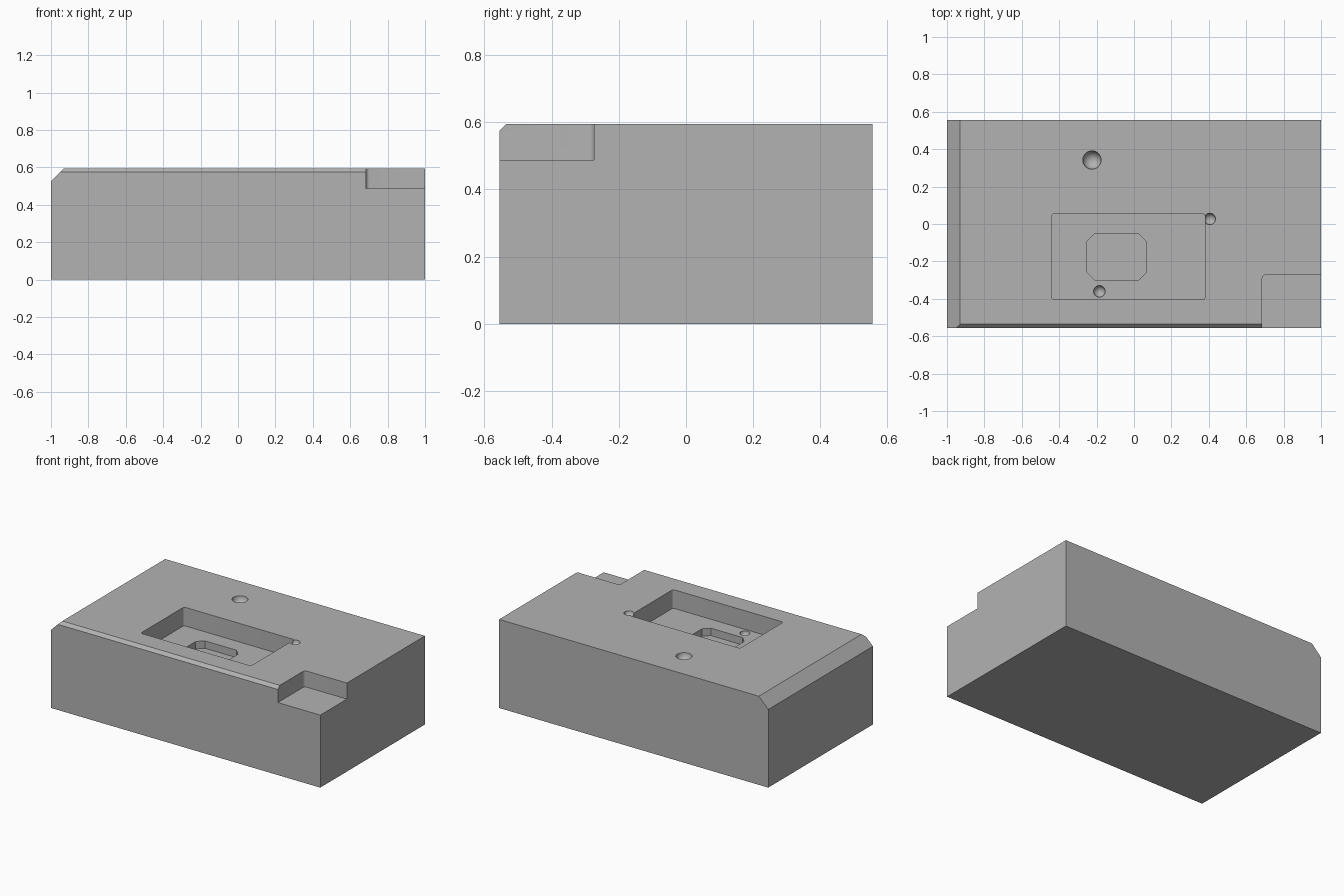
import bpy, bmesh, math
from mathutils import Vector

old = bpy.data.objects.get("Cube")
if old:
    bpy.data.objects.remove(old, do_unlink=True)

HX, HY, TOP = 1.0, 0.555, 0.595
POCKET_FLOOR, RECESS_FLOOR, NOTCH_FLOOR = 0.47, 0.42, 0.487

grey = bpy.data.materials.new("plain grey")
grey.use_nodes = True
colour = (0.45, 0.45, 0.45, 1)
grey.diffuse_color = colour
grey.node_tree.nodes["Principled BSDF"].inputs["Base Color"].default_value = colour


def to_object(name, bm):
    bmesh.ops.recalc_face_normals(bm, faces=bm.faces[:])
    mesh = bpy.data.meshes.new(name)
    bm.to_mesh(mesh)
    bm.free()
    mesh.materials.append(grey)
    obj = bpy.data.objects.new(name, mesh)
    bpy.context.collection.objects.link(obj)
    return obj


def box(name, x0, x1, y0, y1, z0, z1, corner=0, segments=1):
    """Box whose upright edges are chamfered or rounded."""
    bm = bmesh.new()
    bmesh.ops.create_cube(bm, size=1)
    for v in bm.verts:
        v.co = ((x0 + x1) / 2 + v.co.x * (x1 - x0),
                (y0 + y1) / 2 + v.co.y * (y1 - y0),
                (z0 + z1) / 2 + v.co.z * (z1 - z0))
    if corner:
        upright = [e for e in bm.edges
                   if abs(e.verts[0].co.z - e.verts[1].co.z) > 1e-4]
        bmesh.ops.bevel(bm, geom=upright, offset=corner, segments=segments,
                        profile=0.5, affect='EDGES')
    return to_object(name, bm)


def ball(name, x, y, z, radius):
    bm = bmesh.new()
    bmesh.ops.create_uvsphere(bm, u_segments=32, v_segments=16, radius=radius)
    bmesh.ops.translate(bm, verts=bm.verts[:], vec=(x, y, z))
    return to_object(name, bm)


# Block with a wide left chamfer and a narrow front chamfer
block = box("block", -HX, HX, -HY, HY, 0, TOP)
bm = bmesh.new()
bm.from_mesh(block.data)
for point, normal in ((Vector((-HX, 0, TOP - 0.07)), Vector((-1, 0, 1))),
                      (Vector((0, -HY, TOP - 0.02)), Vector((0, -1, 1)))):
    bmesh.ops.bisect_plane(bm, geom=bm.verts[:] + bm.edges[:] + bm.faces[:],
                           plane_co=point, plane_no=normal.normalized(),
                           clear_outer=True)
    bmesh.ops.holes_fill(bm, edges=[e for e in bm.edges if e.is_boundary])
bmesh.ops.recalc_face_normals(bm, faces=bm.faces[:])
bm.to_mesh(block.data)
bm.free()

# Pocket, inner recess, corner notch and ball-ended dimples
cutters = [
    box("pocket_cutter", -0.44, 0.38, -0.405, 0.055, POCKET_FLOOR, 0.8, 0.016, 4),
    box("recess_cutter", -0.25, 0.065, -0.30, -0.052, RECESS_FLOOR, 0.7, 0.04),
    box("notch_cutter", 0.685, 1.2, -0.8, -0.273, NOTCH_FLOOR, 0.8, 0.018, 4),
    ball("large_dimple_cutter", -0.225, 0.342, TOP, 0.049),
    ball("edge_dimple_cutter", 0.405, 0.027, TOP, 0.031),
    ball("pocket_dimple_cutter", -0.185, -0.36, POCKET_FLOOR, 0.031),
]
bpy.ops.object.select_all(action='DESELECT')
block.select_set(True)
bpy.context.view_layer.objects.active = block
for cutter in cutters:
    cutter.hide_render = True
    cut = block.modifiers.new(cutter.name, 'BOOLEAN')
    cut.operation = 'DIFFERENCE'
    cut.solver = 'EXACT'
    cut.object = cutter
    bpy.ops.object.modifier_apply(modifier=cut.name)
    bpy.data.objects.remove(cutter, do_unlink=True)

bpy.ops.object.shade_smooth_by_angle(angle=math.radians(30))
